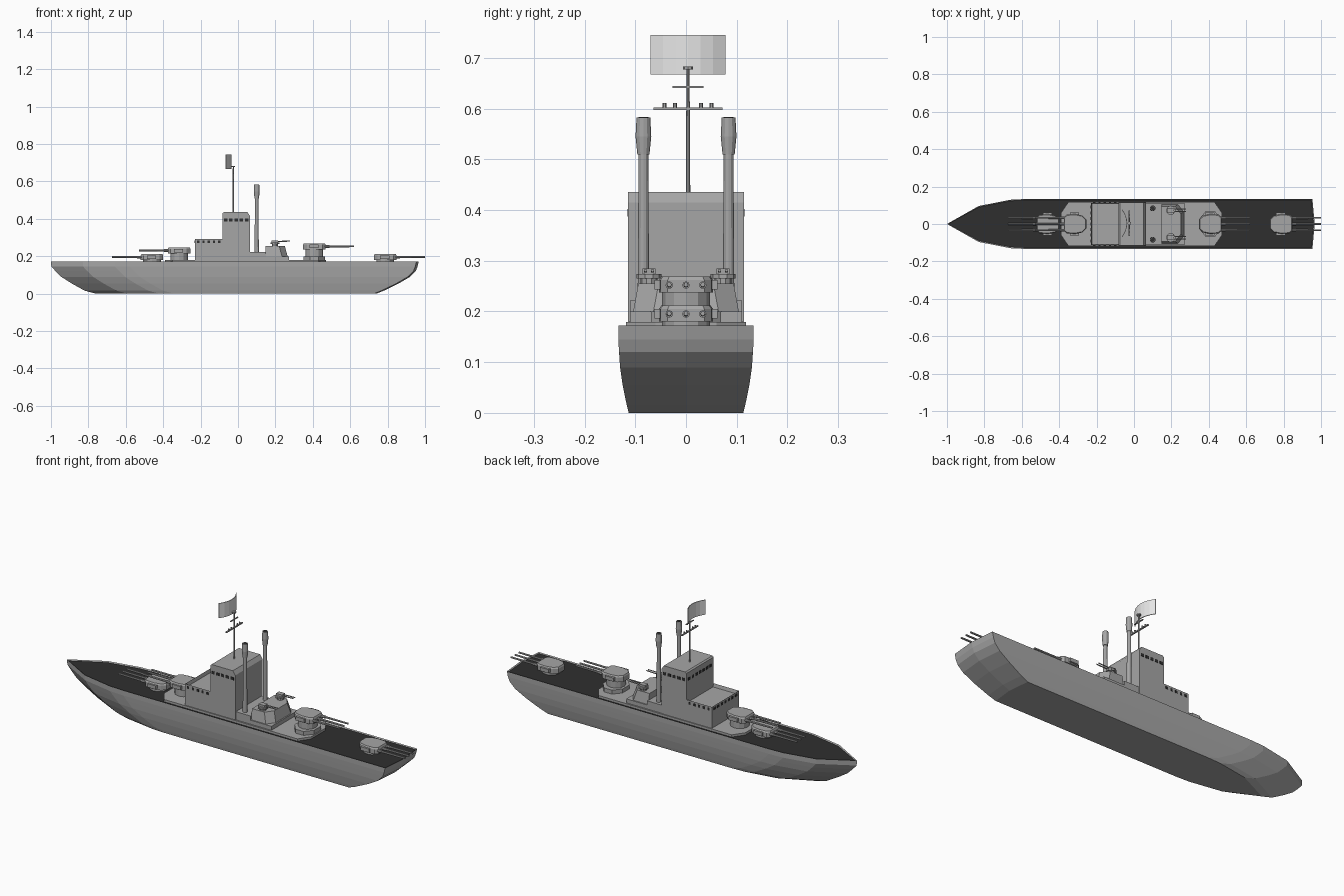
import bpy, bmesh, math
from mathutils import Matrix, Vector

if "Cube" in bpy.data.objects:
    bpy.data.objects.remove(bpy.data.objects["Cube"])


def material(name, v):
    m = bpy.data.materials.new(name)
    m.diffuse_color = (v, v, v, 1)
    m.use_nodes = True
    m.node_tree.nodes["Principled BSDF"].inputs["Base Color"].default_value = m.diffuse_color
    return m


GRAY = material("ship_gray", 0.38)
DARK = material("deck_dark", 0.028)
FLAG = material("flag_white", 0.8)


def finish(name, bm, *mats):
    bmesh.ops.recalc_face_normals(bm, faces=bm.faces)
    me = bpy.data.meshes.new(name)
    bm.to_mesh(me)
    bm.free()
    for m in mats:
        me.materials.append(m)
    ob = bpy.data.objects.new(name, me)
    bpy.context.collection.objects.link(ob)
    return ob


def loft(name, rings, mat=GRAY):
    """Skin a list of equal-length point rings and cap both ends."""
    bm = bmesh.new()
    vs = [[bm.verts.new(p) for p in r] for r in rings]
    n = len(rings[0])
    for a, b in zip(vs, vs[1:]):
        for i in range(n):
            bm.faces.new((a[i], a[(i + 1) % n], b[(i + 1) % n], b[i]))
    bm.faces.new(vs[0])
    bm.faces.new(vs[-1])
    return finish(name, bm, mat)


def prism(name, pts, z0, z1, mat=GRAY):
    return loft(name, [[(x, y, z) for x, y in pts] for z in (z0, z1)], mat)


def box(name, x0, x1, y0, y1, z0, z1, mat=GRAY):
    return prism(name, [(x0, y0), (x1, y0), (x1, y1), (x0, y1)], z0, z1, mat)


def tube(name, p, q, r0, r1=None, n=10, mat=GRAY):
    p, q = Vector(p), Vector(q)
    d = q - p
    bm = bmesh.new()
    mx = Matrix.Translation((p + q) / 2) @ d.to_track_quat('Z', 'Y').to_matrix().to_4x4()
    bmesh.ops.create_cone(bm, cap_ends=True, segments=n, radius1=r0,
                          radius2=r0 if r1 is None else r1, depth=d.length, matrix=mx)
    return finish(name, bm, mat)


def mirrored(half):
    return half + [(x, -y) for x, y in reversed(half)]


# Hull: waterlines lofted from (z, bow x, stern x, half width)
levels = [(0, -0.76, 0.74, 0.113), (0.016, -0.82, 0.78, 0.117), (0.055, -0.89, 0.86, 0.125),
          (0.09, -0.945, 0.92, 0.130), (0.12, -0.975, 0.95, 0.132),
          (0.145, -0.998, 0.96, 0.1335), (0.172, -1.0, 0.966, 0.1335)]


def waterline(z, bow, stern, w):
    side = [(bow + 0.17, w * 0.72), (bow + 0.34, w * 0.97), (bow + 0.42, w), (stern - 0.012, w)]
    loop = [(bow, 0)] + side + [(stern, 0)] + [(x, -y) for x, y in reversed(side)]
    return [(x, y, z) for x, y in loop]


hull = loft("hull", [waterline(*l) for l in levels])
hull.data.materials.append(DARK)
bm = bmesh.new()
bm.from_mesh(hull.data)
deck = max(bm.faces, key=lambda f: f.calc_center_median().z)
bmesh.ops.inset_region(bm, faces=[deck], thickness=0.006, depth=-0.005)
deck.material_index = 1
bm.to_mesh(hull.data)
bm.free()

# Raised midship platform with chamfered ends
prism("midship_platform", mirrored([(-0.39, 0.06), (-0.35, 0.118), (0.43, 0.118), (0.47, 0.06)]),
      0.165, 0.179)

# Bridge: lower block with recessed roof, upper tower with sloped rear roof edge
lower = box("bridge_lower", -0.23, 0.06, -0.113, 0.113, 0.175, 0.292)
bm = bmesh.new()
bm.from_mesh(lower.data)
roof = max(bm.faces, key=lambda f: f.calc_center_median().z)
bmesh.ops.inset_region(bm, faces=[roof], thickness=0.006, depth=-0.018)
bm.to_mesh(lower.data)
bm.free()
profile = [(-0.082, 0.18), (0.064, 0.18), (0.064, 0.415), (0.05, 0.436), (-0.075, 0.436), (-0.082, 0.43)]
loft("bridge_tower", [[(x, y, z) for x, z in profile] for y in (-0.114, 0.114)])

# Windows: thin plates
for s in (-1, 1):
    for i in range(5):
        x = -0.066 + i * 0.028
        box("tower_window", x - 0.009, x + 0.009, s * 0.112, s * 0.1155, 0.387, 0.402, DARK)
    for i in range(5):
        x = -0.212 + i * 0.028
        box("bridge_window", x - 0.006, x + 0.006, s * 0.111, s * 0.1145, 0.27, 0.283, DARK)
for i in range(7):
    y = (i - 3) * 0.03
    box("front_bridge_window", -0.2315, -0.228, y - 0.008, y + 0.008, 0.27, 0.283, DARK)
    box("front_tower_window", -0.0835, -0.08, y - 0.009, y + 0.009, 0.387, 0.402, DARK)

# Funnel base and tapered aft deckhouse
box("funnel_base", 0.06, 0.15, -0.11, 0.11, 0.175, 0.222)
box("aft_step", 0.15, 0.272, -0.11, 0.11, 0.175, 0.2)
loft("aft_deckhouse", [[(x, y, z) for x, y in mirrored([(0.148, w), (x1 - 0.03, w), (x1, w - 0.04)])]
                       for z, w, x1 in ((0.19, 0.106, 0.268), (0.255, 0.094, 0.25))])

# Twin funnels and light guns
for s in (-1, 1):
    y = s * 0.084
    tube("funnel", (0.1, y, 0.2), (0.1, y, 0.52), 0.0115, 0.0095, 12)
    tube("funnel_cap_lower", (0.1, y, 0.51), (0.1, y, 0.545), 0.012, 0.0155, 12)
    tube("funnel_cap_upper", (0.1, y, 0.545), (0.1, y, 0.583), 0.0155, 0.0135, 12)
    tube("funnel_mouth", (0.1, y, 0.582), (0.1, y, 0.5838), 0.010, n=12, mat=DARK)
    y = s * 0.073
    tube("light_gun_base", (0.197, y, 0.25), (0.197, y, 0.265), 0.017)
    tube("light_gun_disc", (0.197, y, 0.265), (0.197, y, 0.274), 0.025)
    box("light_gun_house", 0.18, 0.215, y - 0.013, y + 0.013, 0.27, 0.285)
    for o in (-0.007, 0.007):
        tube("light_gun_barrel", (0.2, y + o, 0.279), (0.277, y + o, 0.281), 0.003, n=6)


# Triple-gun turrets: (centre x, direction, base z)
def turret(cx, d, z):
    def at(pts):
        return mirrored([(cx + d * x, y) for x, y in pts])
    outline = [(0.06, 0.036), (0.045, 0.05), (0.0, 0.053), (-0.04, 0.045), (-0.06, 0.025)]
    tube("turret_barbette", (cx, 0, 0.165), (cx, 0, z + 0.003), 0.047, n=12)
    low, top = at(outline), at([(x * 0.94, y * 0.92) for x, y in outline])
    loft("turret_house", [[(x, y, h) for x, y in p]
                          for p, h in ((low, z), (low, z + 0.025), (top, z + 0.032))])
    for s in (-1, 1):
        y = s * 0.054
        box("turret_ear", cx - 0.027, cx + 0.022, y - 0.008, y + 0.008, z + 0.006, z + 0.025)
    for y in (-0.033, 0, 0.033):
        tube("turret_collar", (cx + d * 0.045, y, z + 0.015), (cx + d * 0.08, y, z + 0.015), 0.0075, n=8)
        tube("turret_barrel", (cx + d * 0.05, y, z + 0.015), (cx + d * 0.213, y, z + 0.016), 0.0055, 0.0045, 8)


for cx, d, z in ((-0.46, -1, 0.18), (-0.315, -1, 0.215), (0.408, 1, 0.237), (0.787, 1, 0.18)):
    turret(cx, d, z)
prism("rear_turret_step", [(0.408 + 0.062 * math.cos(a), 0.075 * math.sin(a))
                           for a in (math.pi * (i + 0.5) / 4 for i in range(8))], 0.175, 0.2)

# Mast with crossarms and small lamps
mx, my = -0.025, 0.004
tube("mast", (mx, my, 0.43), (mx, my, 0.68), 0.0045, 0.003, 8)
box("mast_crossarm", mx - 0.004, mx + 0.004, -0.064, 0.072, 0.597, 0.602)
box("mast_upper_arm", mx - 0.003, mx + 0.003, -0.027, 0.035, 0.641, 0.645)
tube("mast_top", (mx, my, 0.677), (mx, my, 0.683), 0.010, n=8)
for o in (-0.046, -0.026, 0.026, 0.046):
    tube("mast_lamp", (mx, my + o, 0.6), (mx, my + o, 0.611), 0.004, n=6)

# Curved flag
arc = [(-0.036 - 0.026 * t * t, my + 0.074 * t) for t in (i / 3 - 1 for i in range(7))]
prism("flag", arc + [(x - 0.004, y) for x, y in reversed(arc)], 0.667, 0.745, FLAG)
